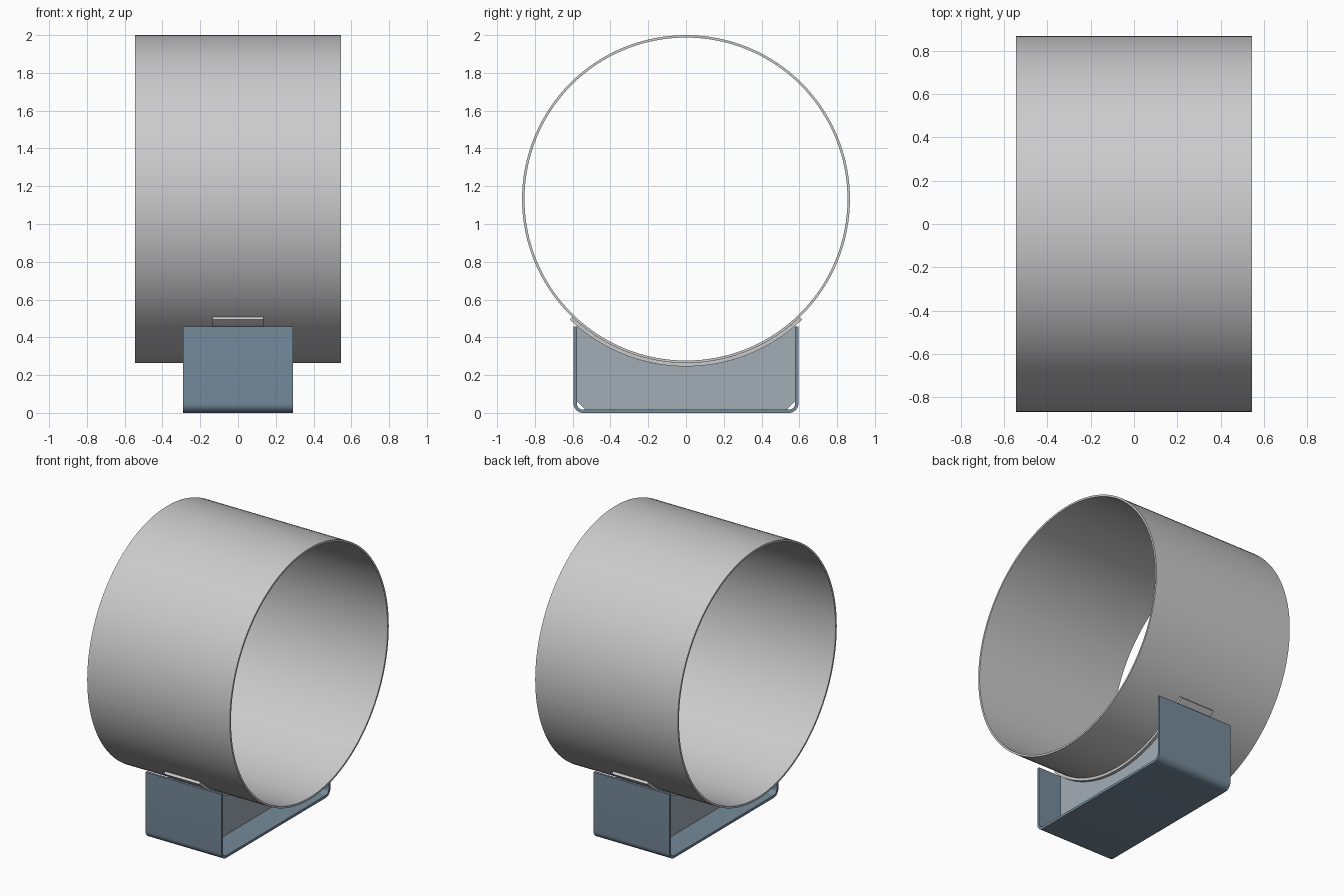
import bpy, math

if "Cube" in bpy.data.objects:
    bpy.data.objects.remove(bpy.data.objects["Cube"])

PIPE_Z, PIPE_R = 1.132, 0.868   # pipe axis height and outer radius
PAD_R = PIPE_R + 0.018          # outer radius of the saddle pad
T = 0.017                       # plate thickness


def material(name, color):
    m = bpy.data.materials.new(name)
    m.diffuse_color = (*color, 1)
    m.use_nodes = True
    m.node_tree.nodes["Principled BSDF"].inputs["Base Color"].default_value = m.diffuse_color
    return m


def arc(cy, cz, r, a0, a1, n):
    """Points (y, z) on an arc, angles in degrees from +y."""
    return [(cy + r * math.cos(math.radians(a0 + (a1 - a0) * i / n)),
             cz + r * math.sin(math.radians(a0 + (a1 - a0) * i / n)))
            for i in range(n + 1)]


def finish(name, verts, faces, mat):
    me = bpy.data.meshes.new(name)
    me.from_pydata(verts, [], faces)
    ob = bpy.data.objects.new(name, me)
    bpy.context.collection.objects.link(ob)
    if mat:
        me.materials.append(mat)
    bpy.ops.object.select_all(action='DESELECT')
    ob.select_set(True)
    bpy.context.view_layer.objects.active = ob
    bpy.ops.object.mode_set(mode='EDIT')
    bpy.ops.mesh.select_all(action='SELECT')
    bpy.ops.mesh.normals_make_consistent(inside=False)
    bpy.ops.object.mode_set(mode='OBJECT')
    bpy.ops.object.shade_smooth_by_angle(angle=math.radians(30))
    return ob


def strip(name, outer, inner, x0, x1, mat=None, closed=False):
    """Bent plate between two matching (y, z) paths, extruded along x."""
    n = len(outer)
    verts = [(x, y, z) for x in (x0, x1) for p in (outer, inner) for y, z in p]
    O0, I0, O1, I1 = 0, n, 2 * n, 3 * n
    faces = []
    for i in range(n if closed else n - 1):
        j = (i + 1) % n
        for a, b in ((O0, O1), (O1, I1), (I1, I0), (I0, O0)):
            faces.append((a + i, a + j, b + j, b + i))
    if not closed:
        faces += [(e + O0, e + O1, e + I1, e + I0) for e in (0, n - 1)]
    return finish(name, verts, faces, mat)


def plate(name, outline, x0, x1, mat=None):
    """Flat plate with a (y, z) outline, extruded along x."""
    n = len(outline)
    verts = [(x, y, z) for x in (x0, x1) for y, z in outline]
    faces = [tuple(range(n)), tuple(range(n, 2 * n))]
    faces += [(i, (i + 1) % n, n + (i + 1) % n, n + i) for i in range(n)]
    return finish(name, verts, faces, mat)


steel_blue = material("painted_steel", (0.18, 0.26, 0.33))
web_grey = material("web_steel", (0.36, 0.42, 0.46))

# Pipe
strip("pipe", arc(0, PIPE_Z, PIPE_R, 0, 360, 128)[:-1],
      arc(0, PIPE_Z, PIPE_R - 0.013, 0, 360, 128)[:-1], -0.545, 0.545, closed=True)

# Curved pad hugging the underside of the pipe
strip("saddle_pad", arc(0, PIPE_Z, PAD_R, 226, 314, 40),
      arc(0, PIPE_Z, PIPE_R, 226, 314, 40), -0.135, 0.135)

# Channel base with rounded bends
W, H, R = 0.595, 0.458, 0.05


def channel_path(d):
    c = W - R
    return ([(-W + d, H)] + arc(-c, R, R - d, 180, 270, 8)
            + arc(c, R, R - d, 270, 360, 8) + [(W - d, H)])


strip("channel_base", channel_path(0), channel_path(T), -0.29, 0.29, steel_blue)

# Two upright webs with snipped lower corners and a top cut to the pad
E, SNIP = W - T, 0.045
half = math.degrees(math.asin(E / PAD_R))
web = ([(E, T + SNIP), (E - SNIP, T), (-E + SNIP, T), (-E, T + SNIP)]
       + arc(0, PIPE_Z, PAD_R, 270 - half, 270 + half, 40))
for side, s in (("left", -1), ("right", 1)):
    plate(f"web_{side}", web, s * 0.098, s * 0.114, web_grey)
